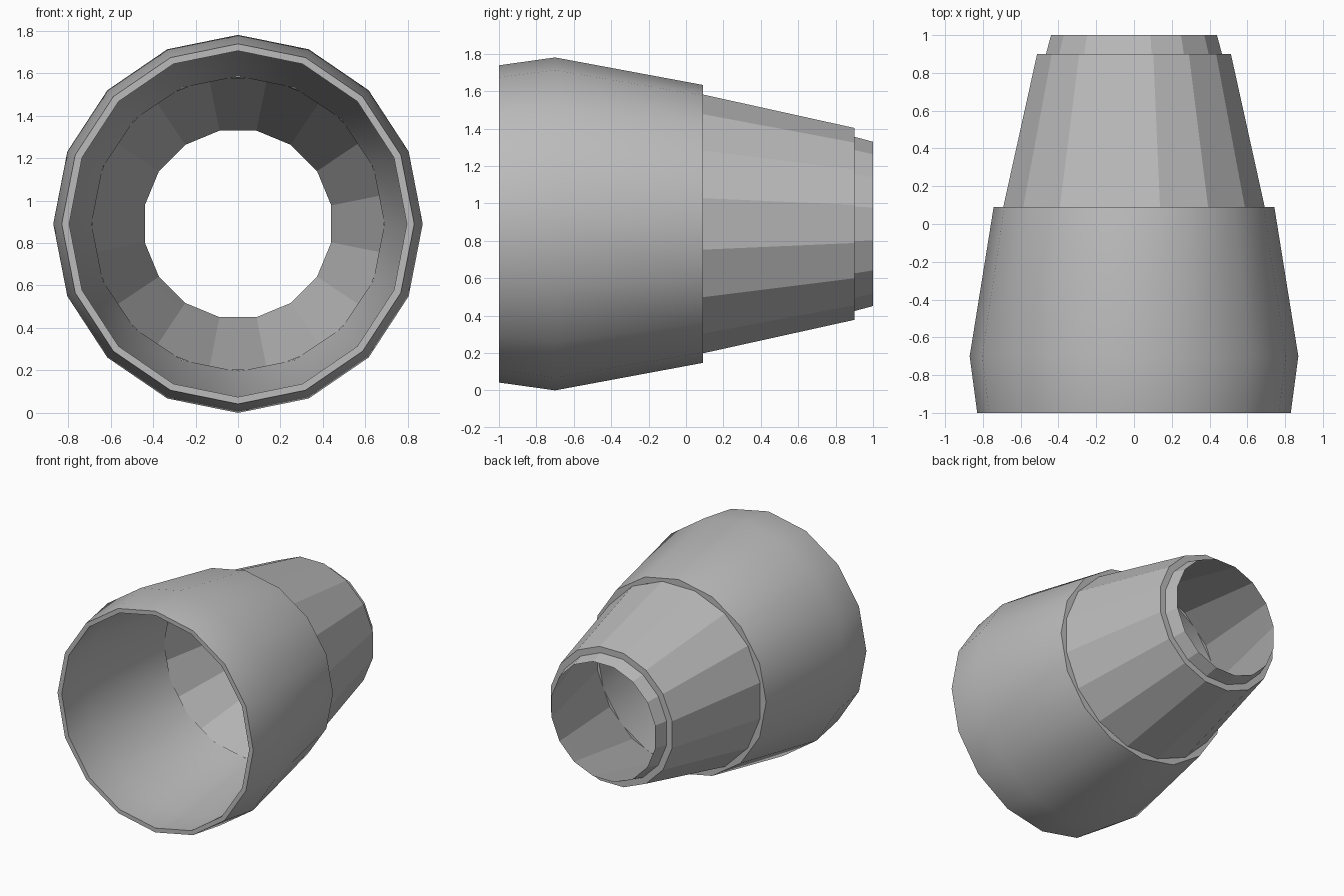
import bpy, bmesh, math

if "Cube" in bpy.data.objects:
    bpy.data.objects.remove(bpy.data.objects["Cube"])

SIDES = 16
CENTRE_Z = 0.89

metal = bpy.data.materials.new("grey_metal")
metal.diffuse_color = (0.5, 0.5, 0.5, 1)
metal.use_nodes = True
metal.node_tree.nodes["Principled BSDF"].inputs["Base Color"].default_value = metal.diffuse_color


def lathe(name, profile, offset, closed=False):
    """Sweep (y, x radius, z radius) rings around the y axis."""
    bm = bmesh.new()
    rings = []
    for y, rx, rz in profile:
        ring = []
        for i in range(SIDES):
            a = 2 * math.pi * (i + offset) / SIDES
            ring.append(bm.verts.new((rx * math.sin(a), y, CENTRE_Z + rz * math.cos(a))))
        rings.append(ring)
    pairs = list(zip(rings, rings[1:]))
    if closed:
        pairs.append((rings[-1], rings[0]))
    for r0, r1 in pairs:
        for i in range(SIDES):
            j = (i + 1) % SIDES
            bm.faces.new((r0[i], r1[i], r1[j], r0[j]))
    mesh = bpy.data.meshes.new(name)
    bm.to_mesh(mesh)
    bm.free()
    mesh.materials.append(metal)
    obj = bpy.data.objects.new(name, mesh)
    bpy.context.collection.objects.link(obj)
    return obj


# Thick smooth front shell: outer skin, rear lip, inner skin, front rim
shell = lathe("outer_shell", [
    (-1.0, 0.83, 0.848), (-0.7, 0.87, 0.89), (0.09, 0.743, 0.743),
    (0.09, 0.69, 0.695), (-0.7, 0.80, 0.825), (-1.0, 0.795, 0.815),
], 0, closed=True)
bpy.context.view_layer.objects.active = shell
shell.select_set(True)
bpy.ops.object.shade_smooth_by_angle(angle=math.radians(35))

# Flat-sided rear nozzle: outer petals stepping down onto the longer inner cone
k = 1 / math.cos(math.pi / SIDES)
lathe("nozzle_petals", [(y, r * k, r * k) for y, r in
                        [(0.09, 0.692), (0.9, 0.513), (0.9, 0.466)]], 0.5)
lathe("nozzle_inner_cone", [(y, r * k, r * k) for y, r in
                            [(0.09, 0.688), (0.9, 0.466), (1.0, 0.439)]], 0.5)
